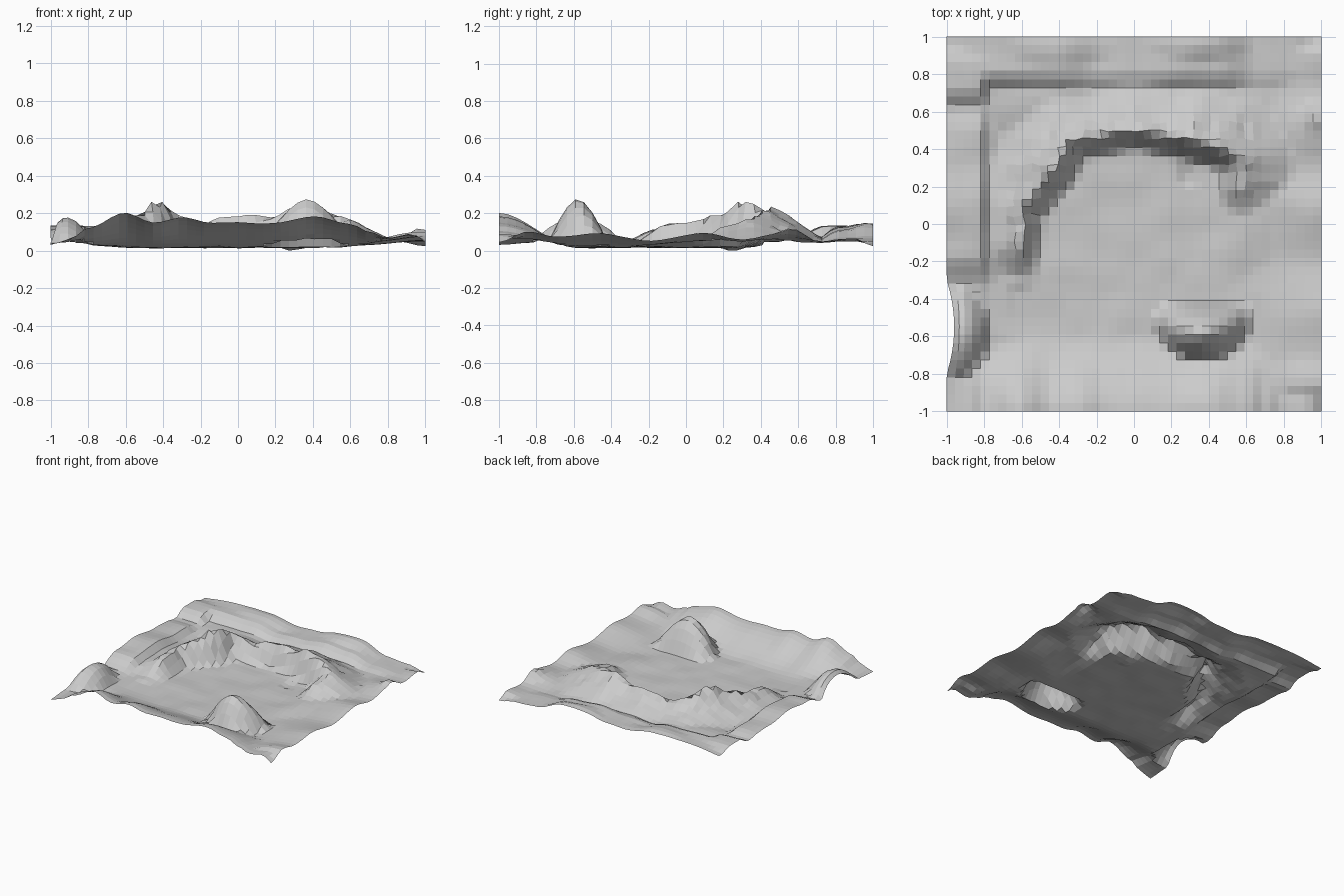
import bpy, math
from mathutils import Vector, noise

if "Cube" in bpy.data.objects:
    bpy.data.objects.remove(bpy.data.objects["Cube"])

N = 44
FLOOR = 0.025

# Rim heights along each side, as (position, height)
FRONT = [(-1, .04), (-.9, .07), (-.8, .13), (-.6, .21), (-.45, .155), (-.3, .185), (-.15, .16), (.2, .155),
         (.42, .19), (.6, .15), (.7, .11), (.8, .075), (.93, .1), (1, .05)]
RIGHT = [(-1, .05), (-.85, .11), (-.7, .08), (-.5, .1), (-.2, .06), (.1, .1), (.3, .07), (.5, .095),
         (.75, .06), (.9, .07), (1, .03)]
LEFT = [(-1, .04), (-.8, .05), (-.35, .05), (-.15, .12), (.1, .14), (.35, .11), (.5, .11), (.62, .085), (.72, .14),
        (.85, .14), (1, .1)]
BACK = [(-1, .11), (-.7, .14), (-.4, .13), (-.2, .1), (0, .11), (.25, .13), (.45, .12), (.65, .07), (.85, .06), (1, .03)]

# Crest line of the cliff ring: x, y, height
CREST = [(-.63, -.27, .05), (-.62, -.13, .16), (-.6, .08, .175), (-.5, .22, .225), (-.43, .3, .285),
         (-.36, .46, .21), (-.2, .48, .16), (0, .52, .21), (.2, .48, .19), (.3, .46, .255), (.46, .42, .23),
         (.58, .34, .18), (.57, .18, .14), (.6, .06, .05)]


def smooth(a, b, t):
    t = min(1, max(0, (t - a) / (b - a)))
    return t * t * (3 - 2 * t)


def lookup(prof, t):
    for (a, ha), (b, hb) in zip(prof, prof[1:]):
        if t <= b:
            return ha + (hb - ha) * smooth(a, b, t)
    return prof[-1][1]


def cliff(x, y):
    # Steep inside the ring; outside a short drop on the left, a long slope on the right
    best = None
    for a, b in zip(CREST, CREST[1:]):
        ux, uy = b[0] - a[0], b[1] - a[1]
        t = ((x - a[0]) * ux + (y - a[1]) * uy) / (ux * ux + uy * uy)
        tc = min(1, max(0, t))
        d = math.hypot(x - a[0] - ux * tc, y - a[1] - uy * tc)
        if best is None or d < best[0] - 1e-9:
            side = ux * (y - a[1]) - uy * (x - a[0])
            best = (d, side, a[2] + (b[2] - a[2]) * tc)
    d, side, h = best
    h -= FLOOR
    if side < 0:
        return h * (1 - smooth(0, .13, d))
    sharp = .25 * (1 - smooth(0, .3, x))
    return h * (sharp * max(0, 1 - d / .08) + (1 - sharp) * max(0, 1 - d / .38) ** 1.2)


def mound(x, y, cx, cy, rx, ry, h, p=1.6):
    r = math.hypot((x - cx) / rx, (y - cy) / ry)
    return h * max(0, 1 - r ** p)


def height(x, y):
    # Raised rims on the four sides, with a step on the left and back
    front = (lookup(FRONT, x) - FLOOR) * (1 - smooth(0, .42, y + 1))
    right = (lookup(RIGHT, y) - FLOOR) * (1 - smooth(0, .5, 1 - x))
    left = (lookup(LEFT, y) - FLOOR) * (1 - .6 * smooth(.17, .25, x + 1)) * (1 - smooth(.2, .5, x + 1))
    back = (lookup(BACK, x) - FLOOR) * (1 - .5 * smooth(.2, .27, 1 - y)) * (1 - smooth(.3, .7, 1 - y))
    # Low shelf right of the ring
    shelf = .03 * smooth(.42, .6, x) * (1 - smooth(.7, .83, x)) * smooth(-.35, -.05, y) * (1 - smooth(.5, .75, y))
    z = max(front, right, left, back, cliff(x, y), shelf)
    # Left mound, free-standing hill, right-hand mound
    z = max(z, mound(x, y, -.93, -.58, .16, .26, .16, 2.2))
    cy = -.58 + 1.2 * (x - .36) ** 2
    z = max(z, mound(x, y, .37, cy, .255, .17, .262, 1.6))
    z = max(z, mound(x, y, .97, .56, .11, .14, .1, 2))
    # Low back swells
    z += mound(x, y, -.38, .94, .3, .1, .02) + mound(x, y, .35, .97, .28, .1, .03)
    z += .008 * noise.noise(Vector((x * 6, y * 6, 1.7)))
    z -= mound(x, y, .28, .25, .06, .06, .02)
    return FLOOR + z


bpy.ops.mesh.primitive_grid_add(x_subdivisions=N, y_subdivisions=N, size=2)
land = bpy.context.object
land.name = "terrain"
for v in land.data.vertices:
    x, y = v.co.x, v.co.y
    v.co.z = height(x, y)
    # Jagged rock on the cliffs
    if v.co.z > .1 and abs(x) < .66 and -.15 < y < .56:
        n = noise.noise_vector(Vector((x * 14, y * 14, 4)))
        v.co += Vector((n.x * .02, n.y * .02, n.z * .015))
    # Left edge bows inwards beside the mound
    if x < -.9:
        v.co.x += .04 * max(0, 1 - ((y + .55) / .25) ** 2) * (-.9 - x) / .1

low = min(v.co.z for v in land.data.vertices)
for v in land.data.vertices:
    v.co.z -= low
